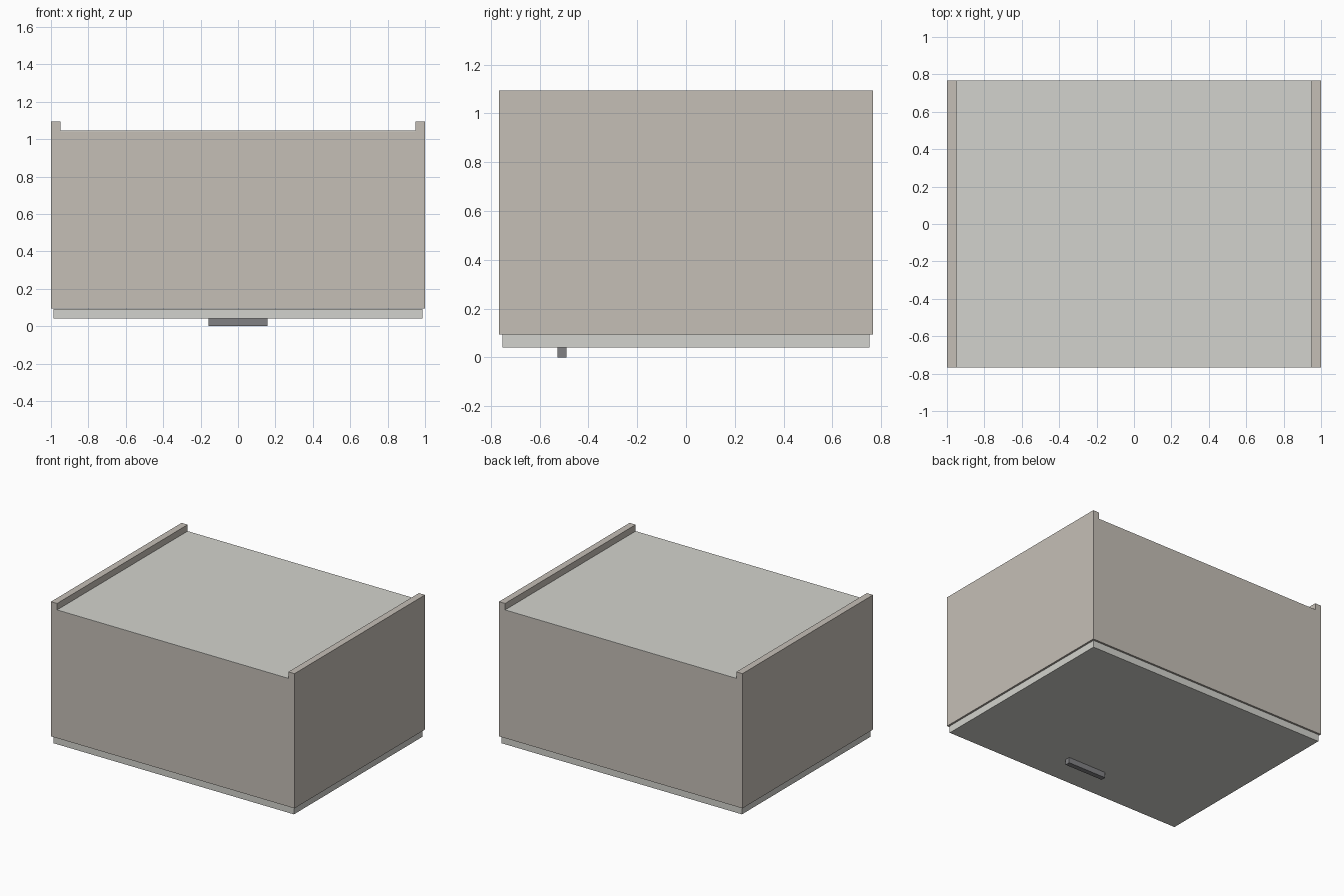
import bpy

if "Cube" in bpy.data.objects:
    bpy.data.objects.remove(bpy.data.objects["Cube"])


def material(name, rgb):
    m = bpy.data.materials.new(name)
    m.diffuse_color = (*rgb, 1)
    m.use_nodes = True
    m.node_tree.nodes["Principled BSDF"].inputs["Base Color"].default_value = m.diffuse_color
    return m


BODY = material("warm_grey", (0.56, 0.52, 0.47))
PALE = material("pale_grey", (0.65, 0.65, 0.61))
DARK = material("dark_metal", (0.22, 0.22, 0.23))


def box(name, x, y, z, mat):
    """Box from (min, max) pairs along each axis."""
    spans = (x, y, z)
    bpy.ops.mesh.primitive_cube_add(size=1, location=[(a + b) / 2 for a, b in spans])
    ob = bpy.context.object
    ob.name = name
    ob.scale = [b - a for a, b in spans]
    bpy.ops.object.transform_apply(location=False, rotation=False, scale=True)
    ob.data.materials.append(mat)
    return ob


W, D, T = 1.0, 0.766, 0.05         # half width, half depth, board thickness
Z0, Z_BACK, Z1 = 0.094, 1.046, 1.094

# Side boards, standing proud of the back panel
for name, s in (("left_side", -1), ("right_side", 1)):
    box(name, sorted((s * W, s * (W - T))), (-D, D), (Z0, Z1), BODY)

# End boards joining the sides
for name, s in (("front_board", -1), ("rear_board", 1)):
    box(name, (-W + T, W - T), sorted((s * D, s * (D - T))), (Z0, Z_BACK - 0.004), BODY)

# Thin back panel between the sides
box("back_panel", (-W + T, W - T), (-D, D), (Z_BACK - 0.004, Z_BACK), PALE)

# Door closing the open face underneath, with its bar handle
box("door", (-0.987, 0.987), (-0.753, 0.753), (0.041, 0.093), PALE)
box("door_handle", (-0.158, 0.158), (-0.527, -0.49), (0, 0.041), DARK)
